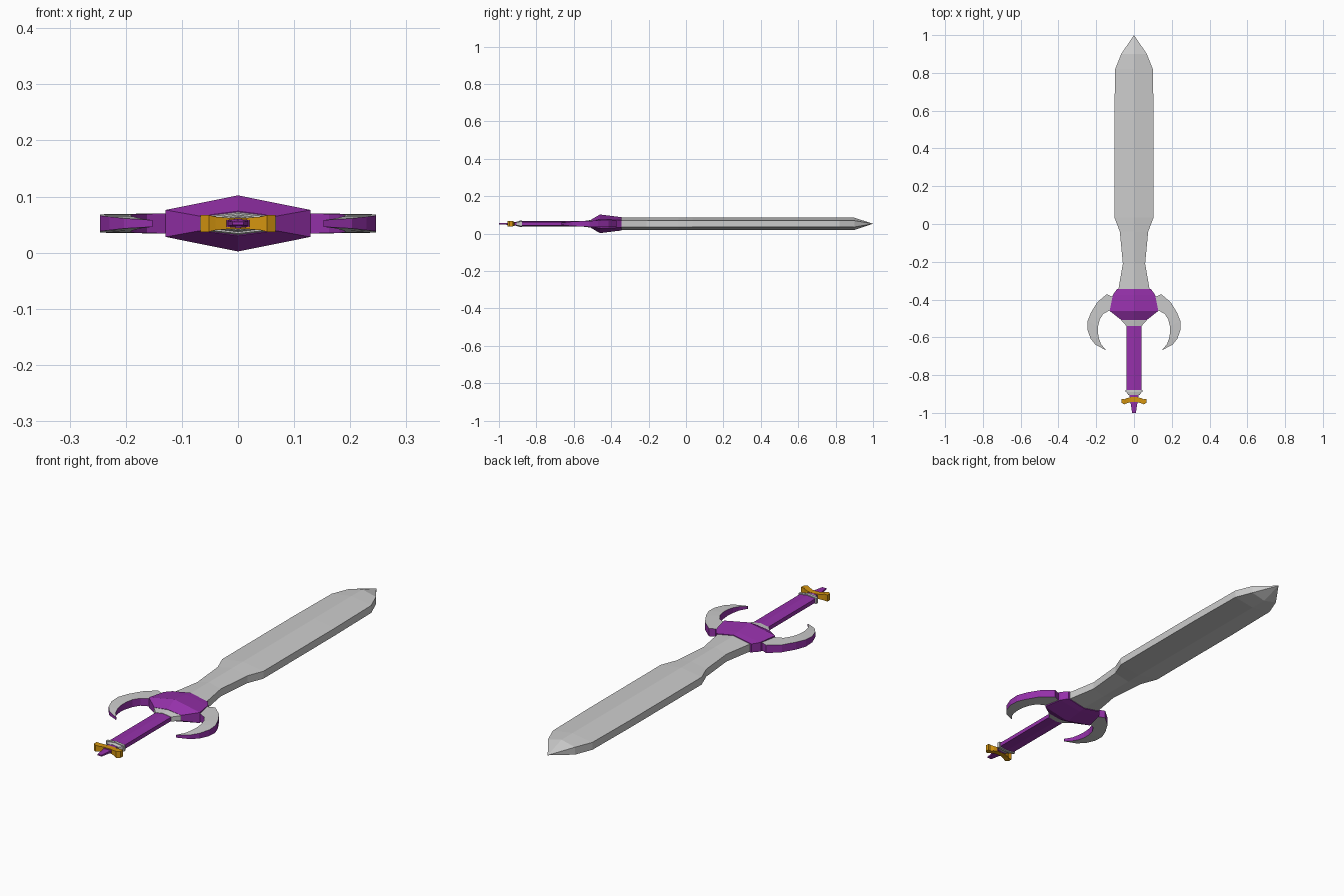
import bpy, bmesh

ZC = 0.052  # height of the sword's mid plane


def material(name, rgb):
    m = bpy.data.materials.new(name)
    m.diffuse_color = (*rgb, 1)
    return m


STEEL = material("pale steel", (0.60, 0.60, 0.60))
PURPLE = material("purple", (0.30, 0.03, 0.40))
GOLD = material("gold", (0.66, 0.30, 0.005))


def loft(name, rings, mats, rule=None):
    """Skin a list of closed rings, cap both ends, colour faces by rule."""
    bm = bmesh.new()
    rows = [[bm.verts.new(p) for p in r] for r in rings]
    n = len(rows[0])
    for a, b in zip(rows, rows[1:]):
        for i in range(n):
            j = (i + 1) % n
            bm.faces.new((a[i], a[j], b[j], b[i]))
    bm.faces.new(rows[0][::-1])
    bm.faces.new(rows[-1])
    bmesh.ops.remove_doubles(bm, verts=bm.verts, dist=1e-5)
    bmesh.ops.recalc_face_normals(bm, faces=bm.faces)
    bm.normal_update()
    if rule:
        for f in bm.faces:
            f.material_index = rule(f)
    me = bpy.data.meshes.new(name)
    bm.to_mesh(me)
    bm.free()
    for m in mats:
        me.materials.append(m)
    ob = bpy.data.objects.new(name, me)
    bpy.context.collection.objects.link(ob)
    return ob


def ridged(name, stations, mat):
    """Six-sided section along y: (y, half width, ridge half height, edge half height)."""
    rings = [[(w, y, ZC - e), (w, y, ZC + e), (0, y, ZC + c),
              (-w, y, ZC + e), (-w, y, ZC - e), (0, y, ZC - c)]
             for y, w, c, e in stations]
    return loft(name, rings, [mat])


# Blade with central ridge, narrow neck and pointed tip
ridged("blade", [(-0.36, 0.085, 0.033, 0.017), (-0.21, 0.059, 0.033, 0.017),
                 (-0.04, 0.075, 0.033, 0.017), (0.035, 0.104, 0.033, 0.017),
                 (0.55, 0.104, 0.033, 0.017), (0.82, 0.100, 0.033, 0.017),
                 (0.90, 0.068, 0.033, 0.017), (1.0, 0, 0, 0)], STEEL)

# Guard block, collar and grip
ridged("guard", [(-0.345, 0.09, 0.036, 0.019), (-0.375, 0.112, 0.039, 0.021),
                 (-0.46, 0.129, 0.050, 0.024), (-0.508, 0.068, 0.022, 0.013)], PURPLE)
ridged("collar", [(-0.50, 0.070, 0.021, 0.013), (-0.512, 0.066, 0.020, 0.012),
                  (-0.54, 0.040, 0.016, 0.010)], STEEL)
ridged("grip", [(-0.53, 0.039, 0.014, 0.009), (-0.89, 0.039, 0.014, 0.009)], PURPLE)

# Pommel: two steel rings, purple core and spike
ridged("upper_ring", [(-0.878, 0.045, 0.018, 0.013), (-0.89, 0.045, 0.018, 0.013)], STEEL)
ridged("lower_ring", [(-0.89, 0.040, 0.015, 0.010), (-0.905, 0.030, 0.012, 0.008)], STEEL)
ridged("pommel_core", [(-0.90, 0.024, 0.011, 0.008), (-0.945, 0.020, 0.008, 0.006)], PURPLE)
ridged("pommel_spike", [(-0.94, 0.019, 0.006, 0.005), (-1.0, 0.010, 0.003, 0.003)], PURPLE)

# Gold crossbar, bowed, with flared ends: (x, front y, back y, half height)
half = [(0.017, -0.942, -0.917, 0.010), (0.040, -0.950, -0.922, 0.012),
        (0.052, -0.955, -0.928, 0.015), (0.067, -0.945, -0.926, 0.015)]
bar = [(-x, a, b, h) for x, a, b, h in reversed(half)] + half
loft("crossbar", [[(x, a, ZC - h), (x, b, ZC - h), (x, b, ZC + h), (x, a, ZC + h)]
                  for x, a, b, h in bar], [GOLD])

# Curved claws: (outer x, y, inner x, y, half height); steel faces, purple rims
claw = [(0.09, -0.395, 0.09, -0.455, 0.018), (0.145, -0.372, 0.125, -0.456, 0.018),
        (0.195, -0.415, 0.162, -0.475, 0.017), (0.228, -0.470, 0.181, -0.505, 0.017),
        (0.246, -0.515, 0.190, -0.540, 0.016), (0.246, -0.562, 0.191, -0.575, 0.014),
        (0.229, -0.608, 0.186, -0.605, 0.012), (0.203, -0.640, 0.175, -0.635, 0.009),
        (0.152, -0.666, 0.152, -0.663, 0.006)]
for side, s in (("right", 1), ("left", -1)):
    rings = [[(s * ox, oy, ZC - h), (s * ox, oy, ZC + h),
              (s * ix, iy, ZC + h), (s * ix, iy, ZC - h)] for ox, oy, ix, iy, h in claw]
    loft(side + "_claw", rings, [STEEL, PURPLE], lambda f: 0 if abs(f.normal.z) > 0.6 else 1)
